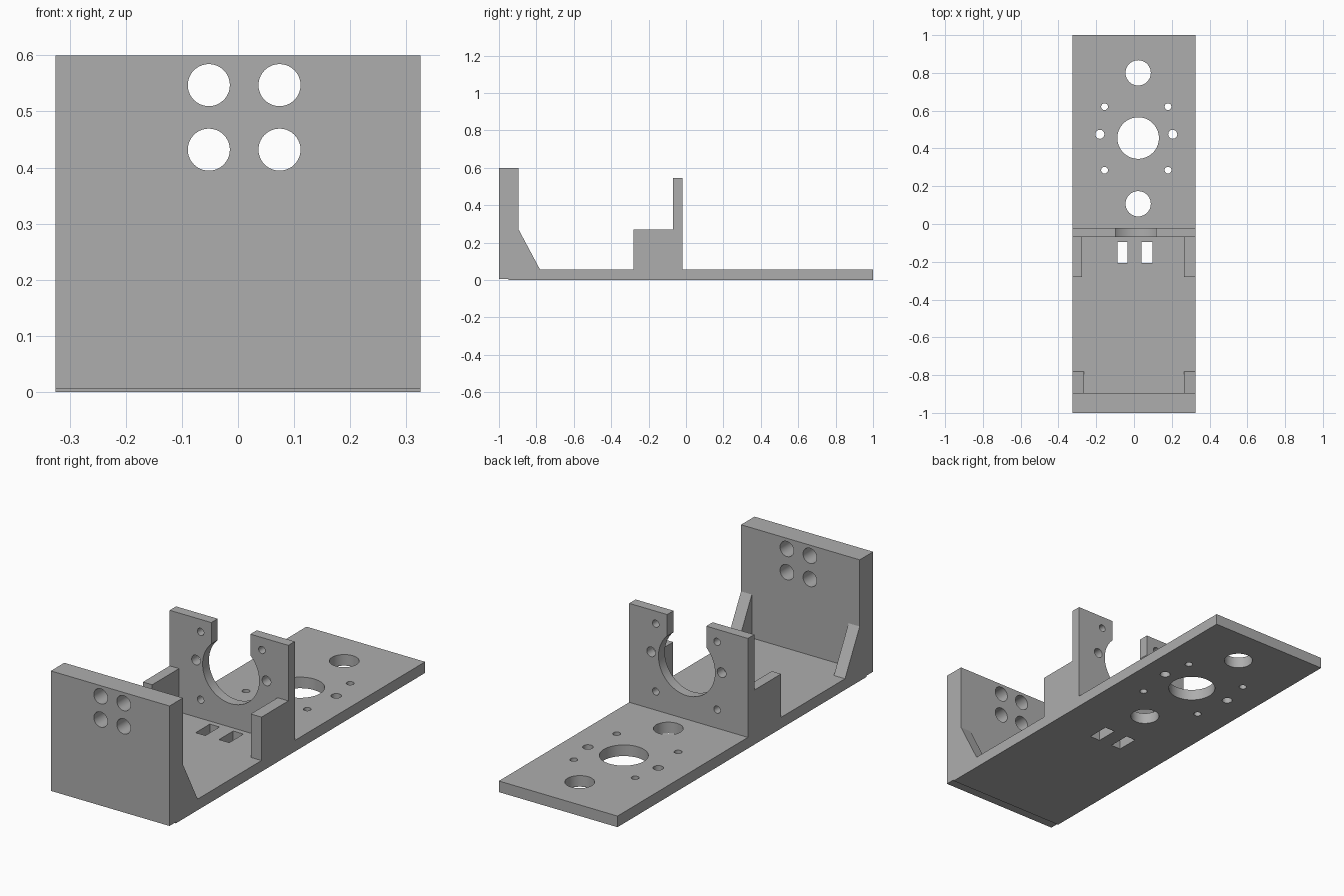
import bpy, bmesh
from math import pi, sin, cos, asin, sqrt

if "Cube" in bpy.data.objects:
    bpy.data.objects.remove(bpy.data.objects["Cube"], do_unlink=True)

grey = bpy.data.materials.new("plain grey")
grey.use_nodes = True
grey.diffuse_color = (0.42, 0.42, 0.42, 1)
grey.node_tree.nodes["Principled BSDF"].inputs["Base Color"].default_value = grey.diffuse_color


def prism(bm, outline, axis, lo, hi):
    """Extrude a 2D outline along an axis."""
    place = {"x": lambda a, b, d: (d, a, b),
             "y": lambda a, b, d: (a, d, b),
             "z": lambda a, b, d: (a, b, d)}[axis]
    rings = [[bm.verts.new(place(a, b, d)) for a, b in outline] for d in (lo, hi)]
    bm.faces.new(rings[0])
    bm.faces.new(rings[1][::-1])
    n = len(outline)
    for i in range(n):
        j = (i + 1) % n
        bm.faces.new((rings[0][i], rings[0][j], rings[1][j], rings[1][i]))


def rect(a0, a1, b0, b1):
    return [(a0, b0), (a1, b0), (a1, b1), (a0, b1)]


def circle(a, b, r, n=40):
    return [(a + r * cos(2 * pi * i / n), b + r * sin(2 * pi * i / n)) for i in range(n)]


def make(name, outlines, axis, lo, hi):
    bm = bmesh.new()
    for outline in outlines:
        prism(bm, outline, axis, lo, hi)
    bmesh.ops.recalc_face_normals(bm, faces=bm.faces)
    mesh = bpy.data.meshes.new(name)
    bm.to_mesh(mesh)
    bm.free()
    obj = bpy.data.objects.new(name, mesh)
    bpy.context.collection.objects.link(obj)
    mesh.materials.append(grey)
    return obj


def activate(obj):
    bpy.ops.object.select_all(action="DESELECT")
    obj.select_set(True)
    bpy.context.view_layer.objects.active = obj


def drill(obj, holes, axis, lo, hi):
    """Cut outlines through a part, then shade the hole walls smooth."""
    cutter = make("hole_cutter", holes, axis, lo, hi)
    cutter.hide_render = True
    mod = obj.modifiers.new("holes", "BOOLEAN")
    mod.operation, mod.solver, mod.object = "DIFFERENCE", "EXACT", cutter
    activate(obj)
    bpy.ops.object.modifier_apply(modifier=mod.name)
    bpy.data.objects.remove(cutter, do_unlink=True)
    bpy.ops.object.shade_smooth_by_angle(angle=pi / 6)


def screw_holes(cx, cy):
    """Four corner screws and two side pins around a motor opening."""
    holes = [circle(cx + sx * 0.168, cy + sy * 0.168, 0.018, 20)
             for sx in (-1, 1) for sy in (-1, 1)]
    return holes + [circle(cx + s * 0.193, cy + 0.022, 0.024, 24) for s in (-1, 1)]


W = 0.325

# Long base plate with mounting holes and two strap slots
base = make("base_plate", [rect(-W, W, -0.95, 1)], "z", 0, 0.055)
base_holes = screw_holes(0.012, 0.453) + [
    circle(0.022, 0.455, 0.11, 64),
    circle(0.022, 0.8, 0.067), circle(0.022, 0.107, 0.067),
    rect(-0.087, -0.034, -0.207, -0.096), rect(0.041, 0.097, -0.207, -0.096)]
drill(base, base_holes, "z", -0.1, 0.2)

# Front wall, its lower front edge slightly raised
wall_profile = [(-1, 0.006), (-0.95, 0.006), (-0.95, 0.055), (-0.895, 0.055),
                (-0.895, 0.6), (-1, 0.6)]
wall = make("front_wall", [wall_profile], "x", -W, W)
drill(wall, [circle(x, z, 0.0375) for x in (-0.052, 0.074) for z in (0.432, 0.547)],
      "y", -1.1, -0.8)

# Upright motor plate with a keyhole opening
plate = make("motor_plate", [rect(-W, W, 0.055, 0.545)], "y", -0.07, -0.02)
cx, cz, r, half = 0.01, 0.327, 0.155, 0.107
start = pi - asin(sqrt(r * r - half * half) / r)
sweep = 3 * pi - 2 * start
keyhole = [(cx - half, 0.7)]
keyhole += [(cx + r * cos(start + sweep * i / 56), cz + r * sin(start + sweep * i / 56))
            for i in range(57)]
keyhole += [(cx + half, 0.7)]
drill(plate, [keyhole] + screw_holes(0.012, 0.315), "y", -0.2, 0.1)

# Side supports for the motor plate and sloped braces for the wall
brace_profile = [(-0.895, 0.055), (-0.78, 0.055), (-0.895, 0.27)]
for side, lo, hi in (("right", -W, -0.274), ("left", 0.266, W)):
    make(side + "_plate_support", [rect(-0.28, -0.07, 0.055, 0.27)], "x", lo, hi)
    make(side + "_wall_brace", [brace_profile], "x", lo, hi + (0.01 if side == "right" else 0))
